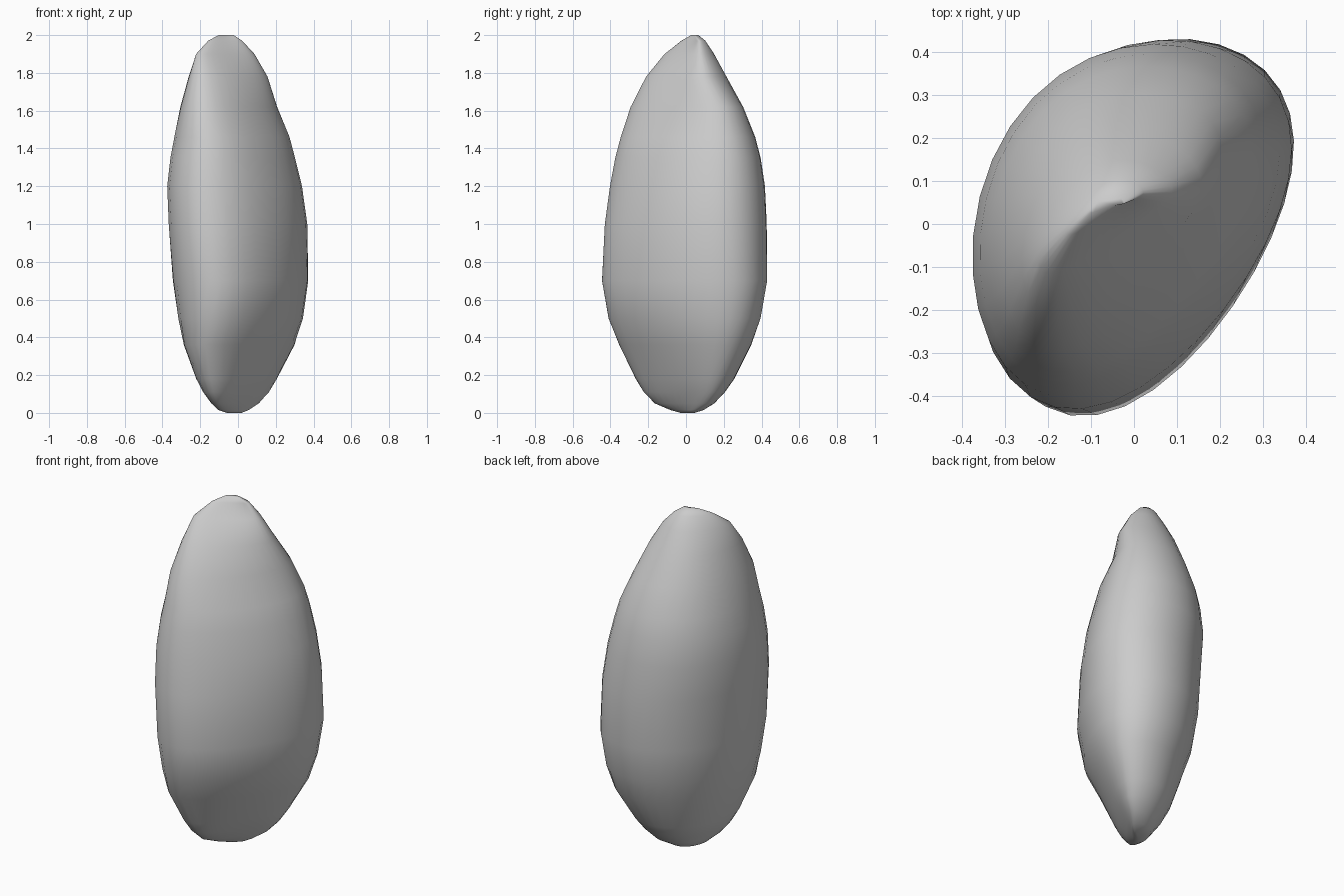
import bpy, bmesh, math

SIDES = 32
# Cross-sections: height, centre x, centre y, half width x, half width y, skew
SECTIONS = [
    (0.00, -0.020, 0.008, 0.038, 0.035, 0.0008),
    (0.015, -0.025, 0.008, 0.080, 0.085, 0.0042),
    (0.05, -0.018, 0.000, 0.125, 0.155, 0.0135),
    (0.11, -0.013, 0.000, 0.174, 0.211, 0.0220),
    (0.18, -0.010, 0.003, 0.213, 0.258, 0.0295),
    (0.36, 0.005, 0.003, 0.293, 0.348, 0.0480),
    (0.50, 0.014, 0.000, 0.330, 0.402, 0.0490),
    (0.70, 0.015, 0.000, 0.358, 0.437, 0.0520),
    (1.00, 0.000, 0.005, 0.367, 0.427, 0.0510),
    (1.20, -0.018, 0.013, 0.357, 0.408, 0.0450),
    (1.35, -0.028, 0.016, 0.330, 0.383, 0.0410),
    (1.46, -0.032, 0.016, 0.305, 0.354, 0.0370),
    (1.62, -0.050, 0.010, 0.256, 0.295, 0.0330),
    (1.78, -0.053, 0.000, 0.209, 0.206, 0.0190),
    (1.90, -0.065, 0.014, 0.155, 0.122, 0.0120),
    (1.97, -0.065, 0.038, 0.090, 0.058, 0.0040),
    (2.00, -0.060, 0.043, 0.040, 0.016, 0.0004),
]


def ring(bm, z, cx, cy, hx, hy, skew):
    """Slanted ellipse with the given half widths, bulged towards one flat side."""
    mid, dif = (hx * hx + hy * hy) / 2, (hx * hx - hy * hy) / 2
    rad = math.hypot(dif, skew)
    length, thick = math.sqrt(mid + rad), math.sqrt(mid - rad)
    ang = 0.5 * math.atan2(skew, dif)
    ca, sa = math.cos(ang), math.sin(ang)
    scale = min(1, hx / 0.17)
    cy += 0.013 * scale
    verts = []
    for i in range(SIDES):
        t = 2 * math.pi * i / SIDES
        q = length * math.cos(t) - 0.020 * scale * math.cos(2 * t)
        r = thick * math.sin(t) - 0.023 * scale * math.cos(2 * t)
        verts.append(bm.verts.new((cx + q * ca - r * sa, cy + q * sa + r * ca, z)))
    return verts


# Flattened seed-like body lofted through the sections
bm = bmesh.new()
rings = [ring(bm, *sec) for sec in SECTIONS]
for low, high in zip(rings, rings[1:]):
    for i in range(SIDES):
        j = (i + 1) % SIDES
        bm.faces.new((low[i], low[j], high[j], high[i]))
bm.faces.new(rings[0][::-1])
bm.faces.new(rings[-1])
for f in bm.faces:
    f.smooth = True
mesh = bpy.data.meshes.new("pebble_body")
bm.to_mesh(mesh)
bm.free()
body = bpy.data.objects.new("pebble_body", mesh)
bpy.context.collection.objects.link(body)
